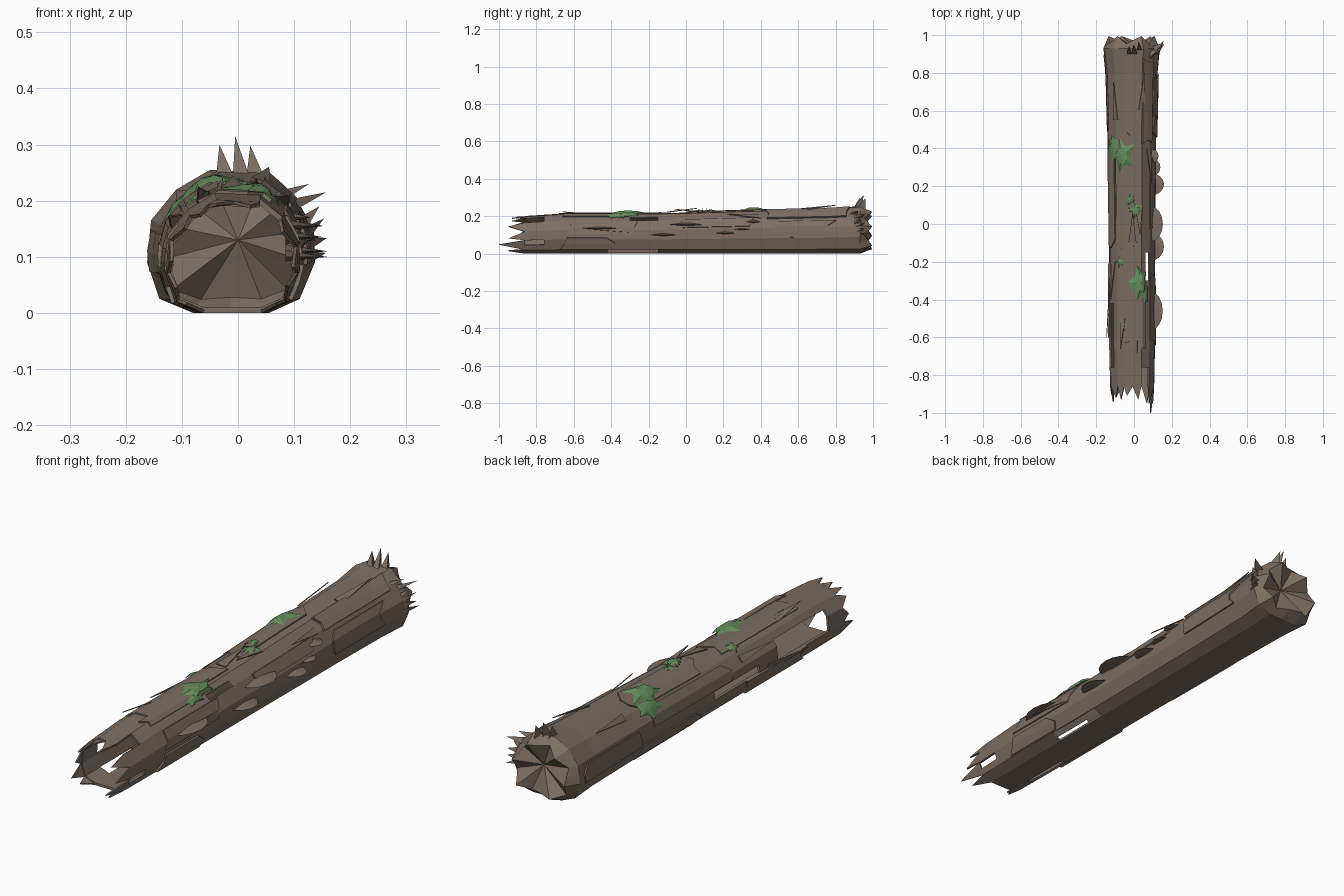
import bpy, random
from math import sin, cos, pi
from mathutils import Vector

random.seed(4)
cube = bpy.data.objects.get("Cube")
if cube:
    bpy.data.objects.remove(cube, do_unlink=True)


def material(name, rgb):
    m = bpy.data.materials.new(name)
    m.use_nodes = True
    m.diffuse_color = (*rgb, 1)
    m.node_tree.nodes["Principled BSDF"].inputs["Base Color"].default_value = (*rgb, 1)
    return m


BARK = material("bark brown", (0.205, 0.157, 0.123))
MOSS = material("moss green", (0.13, 0.27, 0.105))


def make(name, verts, faces, mat, thick=0):
    mesh = bpy.data.meshes.new(name)
    mesh.from_pydata([tuple(v) for v in verts], [], faces)
    mesh.materials.append(mat)
    mesh.update()
    ob = bpy.data.objects.new(name, mesh)
    bpy.context.collection.objects.link(ob)
    if thick:
        mod = ob.modifiers.new("thickness", "SOLIDIFY")
        mod.thickness = thick
        mod.offset = -1
    return ob


# Log cross-section, anticlockwise from the lower +x corner
PROFILE = [(.055, 0), (.11, .025), (.137, .09), (.135, .15), (.1, .21), (.05, .25),
           (-.05, .255), (-.11, .22), (-.155, .165), (-.162, .09), (-.14, .025), (-.08, 0)]
N = len(PROFILE)
# Width and height factors along the length
SIZES = [(-1, .72, .74), (-.86, .78, .79), (-.66, .81, .84), (-.3, .81, .84), (0, .82, .86),
         (.3, .85, .9), (.5, .86, .92), (.8, .91, .95), (.93, 1, 1), (1.1, 1, 1)]


def surf(u, y, off=0.0):
    """Point on the log: u counts profile corners, off moves it outward."""
    i, f = int(u // 1), u % 1
    a, b = Vector(PROFILE[i % N]), Vector(PROFILE[(i + 1) % N])
    p = a.lerp(b, f)
    for lo, hi in zip(SIZES, SIZES[1:]):
        if lo[0] <= y <= hi[0]:
            t = (y - lo[0]) / (hi[0] - lo[0])
            sx, sz = (lo[k] + (hi[k] - lo[k]) * t for k in (1, 2))
            break
    p = Vector((p.x * sx, p.y * sz))
    out = (p - Vector((-.01, .12 * sz))).normalized() * off
    return Vector((p.x + out.x, y, max(0, p.y + out.y)))


def grid(cols, rows, point, keep=lambda i, j: True):
    verts = [point(i, j) for j in range(rows) for i in range(cols)]
    faces = [(j * cols + i, (j + 1) * cols + i, (j + 1) * cols + i + 1, j * cols + i + 1)
             for j in range(rows - 1) for i in range(cols - 1) if keep(i, j)]
    return verts, faces


# Hollow trunk with rotted-through gaps: (u range, y range)
STATIONS = [-.86, -.76, -.66, -.55, -.42, -.3, -.15, 0, .15, .3, .5, .65, .8, .93]
GAPS = [(7.4, 9, -.76, -.42), (4, 4.5, -.3, -.15), (0, 1, -.42, -.15), (10, 11, -.76, -.55),
        (8.5, 9, -.3, 0), (4, 5, -.86, -.76), (1.5, 2, -.86, -.76)]


def solid(i, j):
    u, y = i / 2 + .25, (STATIONS[j] + STATIONS[j + 1]) / 2
    return not any(a < u < b and c < y < d for a, b, c, d in GAPS)


make("trunk", *grid(2 * N + 1, len(STATIONS), lambda i, j: surf(i / 2, STATIONS[j]), solid),
     BARK, .01)

# Splintered teeth around the open front: (u range, tip u, tip y)
TEETH = [(0, 1, .7, -.95), (1, 2, 1.6, -1), (2, 3, 2.3, -.95), (3, 4, 3.7, -.95),
         (5, 5.6, 5.2, -.93), (5.6, 6.3, 6, -.91), (6.3, 7, 6.7, -.93), (7, 8, 7.4, -.92),
         (8, 9, 8.6, -.9), (9, 10, 9.5, -.94), (10, 11, 10.3, -.91)]
for u0, u1, ut, tip in TEETH:
    make("front_splinter", [surf(u0, -.86), surf(u1, -.86), surf(ut, tip)], [(0, 1, 2)],
         BARK, .006)

# Folded end cap: rim zigzags and the centre is pressed in
M = 2 * N
outer = [surf(i / 2, .93) for i in range(M)]
crown = [surf(i / 2, (.955, .975, .995, .975)[i % 4], -.028) for i in range(M)]
faces = [(i, M + i, M + (i + 1) % M, (i + 1) % M) for i in range(M)]
faces += [(M + i, 2 * M, M + (i + 1) % M) for i in range(M)]
make("end_cap", outer + crown + [Vector((0, .935, .13))], faces, BARK)


# Raised bark plates with ragged ends
def plate(u0, u1, y0, y1, off):
    cols, rows = max(3, int((u1 - u0) * 2) + 1), 6
    ends = [(y0 + random.uniform(-.03, .03), y1 + random.uniform(-.03, .03)) for _ in range(cols)]

    def point(i, j):
        a, b = ends[i]
        return surf(u0 + (u1 - u0) * i / (cols - 1), a + (b - a) * j / (rows - 1), off)
    make("bark_plate", *grid(cols, rows, point), BARK, .01)


for args in [(3.9, 5, .45, .88, .01), (5.2, 6.6, -.64, -.12, .005), (5.4, 7, .02, .46, .006),
             (1.1, 2.2, -.66, -.4, .007), (2.1, 3.6, .46, .78, .007), (2.6, 3.9, -.64, -.28, .005),
             (4.6, 5.3, -.66, -.3, .007), (7.2, 8.4, -.1, .4, .006), (9, 10, -.6, -.2, .007),
             (8.2, 9.2, .5, .88, .006), (9.2, 10.2, .1, .5, .005), (3.2, 4, 0, .35, .005)]:
    plate(*args)

# Long shards peeling away from the trunk
for u, y0, y1, lift in [(6.4, -.5, -.66, .02), (5.2, .1, -.06, .02), (4.2, .4, .22, .02),
                        (7.5, -.2, -.4, .015), (5, .6, .8, .015), (7, .55, .75, .005),
                        (3, -.3, -.5, .01), (9, -.35, -.6, .01), (5.6, -.1, .06, .015)]:
    make("peeling_shard", [surf(u - .25, y0, .004), surf(u + .25, y0, .004),
                           surf(u, y1, .006 + lift)], [(0, 1, 2)], BARK, .004)

# Broken spikes around the back end: (root u, root y, tip)
SPIKES = [(5.75, .9, (-.033, .93, .3)), (5.45, .9, (-.005, .95, .315)), (5.2, .92, (.022, .96, .298)),
          (4.2, .88, (.127, .92, .23)), (3.8, .9, (.157, .96, .215)), (3.3, .9, (.145, .93, .19)),
          (3, .9, (.153, .96, .168)), (2.6, .91, (.159, .95, .134)), (2.2, .9, (.157, .97, .107))]
for u, y, tip in SPIKES:
    base = [surf(u - .14, y), surf(u + .14, y), surf(u, y + .04, -.012)]
    make("back_spike", base + [Vector(tip)], [(0, 1, 3), (1, 2, 3), (2, 0, 3), (0, 2, 1)], BARK)


# Shelf fungi along the +x side: flat fans, slightly domed
def shelf(y, z, length, reach, x0=.085):
    k = 8
    rim = [Vector((x0 + reach * sin(pi * i / k), y - length * cos(pi * i / k), z))
           for i in range(k + 1)]
    top, low = Vector((x0, y, z + .012)), Vector((x0, y, z - .008))
    faces = [(i, i + 1, k + 1) for i in range(k)] + [(i + 1, i, k + 2) for i in range(k)]
    make("shelf_fungus", rim + [top, low], faces, BARK)


for args in [(-.46, .135, .105, .067), (0, .155, .095, .068), (-.12, .1, .075, .074),
             (.21, .11, .06, .074), (.3, .13, .05, .055), (.36, .17, .04, .045)]:
    shelf(*args)

# Tiny sprouts on the top
for k in range(7):
    root = surf(5.2 + .12 * k, .06 + .02 * (k % 4), 0)
    side = Vector((.003, 0, 0))
    tip = root + Vector((random.uniform(-.01, .01), .01, .022))
    make("sprout", [root - side, root + side, root + Vector((0, .005, 0)), tip],
         [(0, 1, 3), (1, 2, 3), (2, 0, 3)], BARK)


# Ragged moss cushions draped on the top
def moss(u, y, du, dy, height, n=10):
    inner, edge = [], []
    for i in range(n):
        a = 2 * pi * i / n
        r = random.uniform(.5, .75) if i % 2 else random.uniform(.95, 1.2)
        edge.append(surf(u + du * r * cos(a), y + dy * r * sin(a), .007))
        inner.append(surf(u + .45 * du * cos(a), y + .45 * dy * sin(a), height * .8))
    faces = [(i, n + i, n + (i + 1) % n, (i + 1) % n) for i in range(n)]
    faces += [(n + i, 2 * n, n + (i + 1) % n) for i in range(n)]
    make("moss_patch", edge + inner + [surf(u, y, height)], faces, MOSS)


for args in [(6.3, .36, .95, .09, .02), (5.1, -.31, .7, .1, .022), (6.6, -.2, .45, .035, .014),
             (5.4, .07, .4, .045, .016), (6.3, -.55, .2, .035, .012), (7.3, .4, .6, .08, .014),
             (5.7, .13, .2, .03, .014), (4.6, -.37, .35, .06, .014)]:
    moss(*args)
